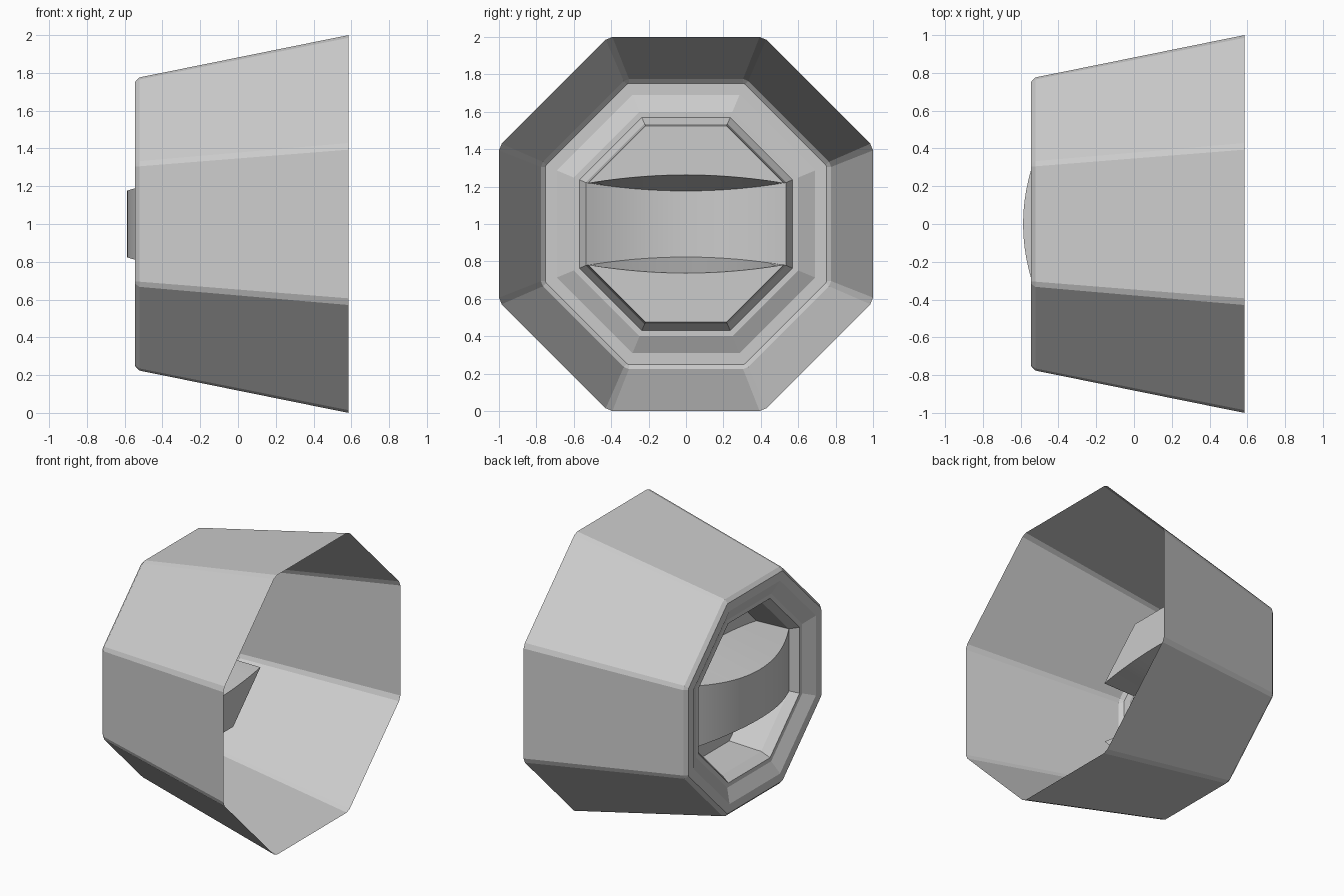
import bpy, bmesh, math
from mathutils import Vector

if "Cube" in bpy.data.objects:
    bpy.data.objects.remove(bpy.data.objects["Cube"])

CZ = 1.0                       # height of the octagon's axis
T = math.tan(math.pi / 8)


def octagon(x, a, f):
    """Octagon ring about the x axis: apothem a, corners cut by fraction f of an edge."""
    r = a / math.cos(math.pi / 8)
    p = [Vector((x, r * math.cos(math.pi / 8 + k * math.pi / 4),
                 CZ + r * math.sin(math.pi / 8 + k * math.pi / 4))) for k in range(8)]
    out = []
    for k in range(8):
        out += [p[k].lerp(p[k - 1], f), p[k].lerp(p[(k + 1) % 8], f)]
    return out


def loft(bm, rows, closed):
    vr = [[bm.verts.new(p) for p in row] for row in rows]
    n = len(rows[0])
    for a, b in zip(vr, vr[1:]):
        for i in range(n if closed else n - 1):
            j = (i + 1) % n
            bm.faces.new((a[i], a[j], b[j], b[i]))


def finish(bm, name, smooth=False):
    bmesh.ops.remove_doubles(bm, verts=bm.verts, dist=1e-4)
    bmesh.ops.recalc_face_normals(bm, faces=bm.faces)
    me = bpy.data.meshes.new(name)
    bm.to_mesh(me)
    bm.free()
    ob = bpy.data.objects.new(name, me)
    bpy.context.collection.objects.link(ob)
    if smooth:
        bpy.ops.object.select_all(action='DESELECT')
        bpy.context.view_layer.objects.active = ob
        ob.select_set(True)
        bpy.ops.object.shade_smooth_by_angle(angle=math.radians(30))
    return ob


# Tapered open housing with stepped ring at the narrow end: (x, apothem, corner cut)
profile = [(0.585, 1.0, 0.025), (-0.522, 0.776, 0.025), (-0.545, 0.752, 0.01),
           (-0.545, 0.69, 0), (-0.50, 0.60, 0), (-0.50, 0.57, 0), (-0.44, 0.535, 0)]
bm = bmesh.new()
loft(bm, [octagon(*p) for p in profile], True)
finish(bm, "housing")

# Curved edges shared by the grip and the finger pockets
W, FLOOR_W, FLOOR_X, N = 0.535, 0.525, -0.19, 24


def grip_edge(s):
    pts = []
    for i in range(N + 1):
        u = -1 + 2 * i / N
        pts.append(Vector((-0.587 + 0.147 * u * u, W * u,
                           CZ + s * (W * T - 0.045 * (1 - u * u)))))
    return pts


def floor_edge(s):
    pts = []
    for i in range(N + 1):
        u = -1 + 2 * i / N
        pts.append(Vector((FLOOR_X, FLOOR_W * u,
                           CZ + s * (FLOOR_W * T + 0.045 * (1 - u * u)))))
    return pts


# Bowed grip bar across the opening, hollow at the back
bm = bmesh.new()
loft(bm, [floor_edge(1), grip_edge(1), grip_edge(-1), floor_edge(-1)], False)
finish(bm, "grip_bar", True)

# Finger pockets above and below the grip
for s, name in ((1, "upper_pocket"), (-1, "lower_pocket")):
    bm = bmesh.new()

    def half(x, a):
        return [Vector((x, y * a, CZ + s * z * a))
                for y, z in ((-1, T), (-T, 1), (T, 1), (1, T))]
    floor = half(FLOOR_X, FLOOR_W)
    loft(bm, [half(-0.44, W), floor], False)
    bm.faces.new([bm.verts.new(p) for p in floor + floor_edge(s)[-2:0:-1]])
    finish(bm, name)
